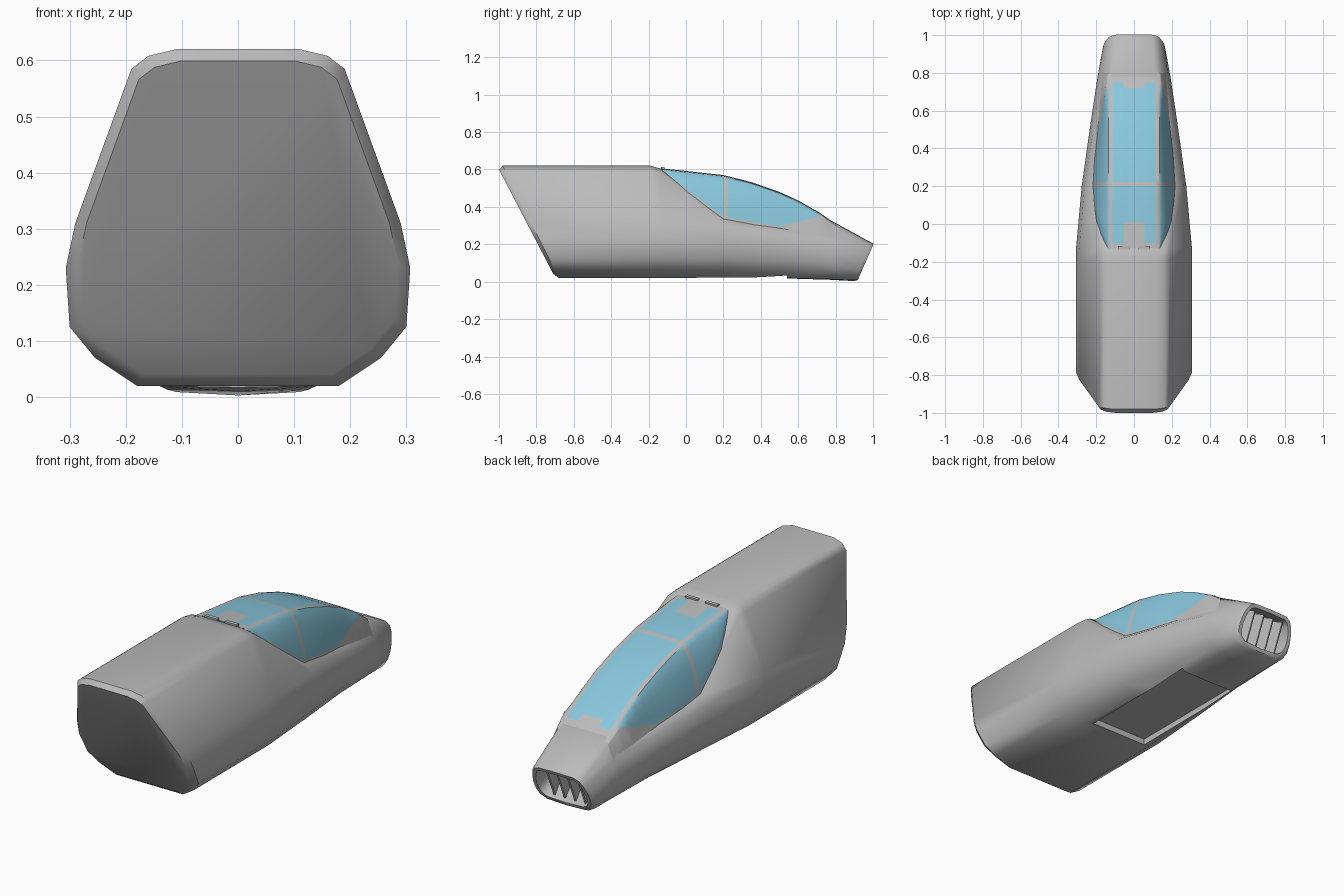
import bpy, bmesh, math
from mathutils import Matrix, Vector

if "Cube" in bpy.data.objects:
    bpy.data.objects.remove(bpy.data.objects["Cube"])


def material(name, color):
    mat = bpy.data.materials.new(name)
    mat.use_nodes = True
    mat.diffuse_color = (*color, 1)
    bsdf = next(n for n in mat.node_tree.nodes if n.type == 'BSDF_PRINCIPLED')
    bsdf.inputs["Base Color"].default_value = (*color, 1)
    return mat


GRAY = material("hull gray", (0.5, 0.5, 0.5))
GLASS = material("glass blue", (0.25, 0.57, 0.72))


def finish(bm, name, mats, smooth=True):
    mesh = bpy.data.meshes.new(name)
    bm.to_mesh(mesh)
    bm.free()
    obj = bpy.data.objects.new(name, mesh)
    bpy.context.collection.objects.link(obj)
    for mat in mats:
        mesh.materials.append(mat)
    bpy.ops.object.select_all(action='DESELECT')
    obj.select_set(True)
    bpy.context.view_layer.objects.active = obj
    if smooth:
        bpy.ops.object.shade_smooth_by_angle(angle=math.radians(42))
    return obj


def box(name, size, location, rotation=None):
    bm = bmesh.new()
    bmesh.ops.create_cube(bm, size=1)
    bm.transform(Matrix.Diagonal((*size, 1)))
    if rotation:
        bm.transform(rotation)
    bm.transform(Matrix.Translation(location))
    return finish(bm, name, [GRAY], smooth=False)


def interp(table, y):
    """Piecewise linear lookup; each row is (y, value, ...)."""
    for a, b in zip(table, table[1:]):
        if y <= b[0]:
            t = max(0, (y - a[0]) / (b[0] - a[0]))
            return [p + (q - p) * t for p, q in zip(a[1:], b[1:])]
    return list(table[-1][1:])


# Half sections of the hull, from top centre round to bottom centre
FULL = [(0, .62), (.11, .62), (.16, .608), (.19, .585), (.29, .31),
        (.307, .23), (.3, .125), (.255, .07), (.18, .02), (0, .02)]
STEP = [(0, .603), (.11, .603), (.16, .596), (.19, .58)] + FULL[4:]
COCKPIT = [(0, .3), (.15, .32), (.2, .335), (.218, .335), (.262, .3),
           (.277, .23), (.27, .125), (.23, .07), (.165, .022), (0, .022)]
FRONT = [(0, .27), (.12, .275), (.17, .285), (.19, .283), (.213, .26),
         (.232, .2), (.226, .115), (.19, .06), (.14, .02), (0, .018)]
NECK = [(0, .325), (.115, .322), (.14, .3), (.165, .24), (.182, .21),
        (.193, .16), (.188, .09), (.165, .045), (.125, .013), (0, .01)]
NOSE = [(0, .21), (.1, .208), (.13, .193), (.147, .168), (.158, .135),
        (.163, .1), (.16, .06), (.145, .03), (.11, .009), (0, .003)]


def scaled(section, factor, centre):
    return [(x * factor, centre + (z - centre) * factor) for x, z in section]


def slanted(section, y, z0, slope):
    return [(x, y + (z - z0) * slope, z) for x, z in section]


rings = [slanted(scaled(FULL, .93, .32), -1, .6, -.52),
         slanted(FULL, -.98, .62, -.5)]
rings += [slanted(s, y, 0, 0) for s, y in
          ((FULL, -.19), (STEP, -.13), (COCKPIT, .2), (FRONT, .52), (NECK, .78))]
rings += [slanted(NOSE, .985, .2, .42),
          slanted(scaled(NOSE, .93, .1), 1, .195, .44)]

# Hull: closed loft with a recessed nose intake
bm = bmesh.new()
loops = []
for ring in rings:
    whole = ring + [(-x, y, z) for x, y, z in ring[-2:0:-1]]
    loops.append([bm.verts.new(p) for p in whole])
for a, b in zip(loops, loops[1:]):
    for i in range(len(a)):
        j = (i + 1) % len(a)
        bm.faces.new((a[i], a[j], b[j], b[i]))
bm.faces.new(loops[0])
cap = bm.faces.new(loops[-1])
bmesh.ops.recalc_face_normals(bm, faces=bm.faces[:])
bmesh.ops.inset_individual(bm, faces=[cap], thickness=.018)
bmesh.ops.inset_individual(bm, faces=[cap], thickness=.001, depth=-.1)
hull = finish(bm, "hull", [GRAY], smooth=False)

# Belly bay cut into the underside
cutter = box("bay_cutter", (.31, .65, .1), (0, .215, 0))
cutter.hide_render = True
cut = hull.modifiers.new("belly bay", 'BOOLEAN')
cut.operation = 'DIFFERENCE'
cut.solver = 'EXACT'
cut.object = cutter
bpy.ops.object.select_all(action='DESELECT')
hull.select_set(True)
bpy.context.view_layer.objects.active = hull
bpy.ops.object.modifier_apply(modifier=cut.name)
bpy.data.objects.remove(cutter)
bpy.ops.object.shade_smooth_by_angle(angle=math.radians(42))

# Canopy: sheet whose rows follow the window frames
TOP = [(-.13, .606), (0, .592), (.2, .57), (.35, .532), (.5, .48),
       (.6, .434), (.72, .366), (.8, .308)]
SILL = [(-.13, .14, .592), (-.05, .175, .535), (0, .192, .498), (.1, .208, .42),
        (.2, .215, .347), (.35, .207, .32), (.5, .188, .296), (.72, .15, .352),
        (.8, .14, .295)]
BASE = [(-.13, .145, .56), (0, .2, .47), (.2, .222, .31), (.5, .198, .265),
        (.8, .168, .225)]
STATIONS = [-.13, -.1, -.05, .01, .1, .2, .222, .28, .35, .42, .5, .55, .6,
            .66, .72, .75, .8]
SIDE_STEPS = 6


def canopy_half(y):
    top, = interp(TOP, y)
    sill = Vector(interp(SILL, y))
    base = interp(BASE, y)
    edge = Vector((.135, top - .007))
    bulge = Vector((edge.x + (sill.x - edge.x) * .6,
                    edge.y + (sill.y - edge.y) * .25))
    points = [(0, top), (.055, top), (.115, top - .003)]
    for i in range(SIDE_STEPS + 1):
        t = i / SIDE_STEPS
        points.append(edge * (1 - t) ** 2 + bulge * 2 * t * (1 - t) + sill * t * t)
    return [(p[0], y, p[1]) for p in points] + [(base[0], y, base[1])]


def is_glass(column, y):
    if .2 < y < .222:
        return False
    if column == 0:
        return .01 < y < .72
    if column == 1:
        return -.1 < y < .75
    return 3 <= column < 3 + SIDE_STEPS and y < .72


bm = bmesh.new()
rows = []
for y in STATIONS:
    half = canopy_half(y)
    mirrored = [(-x, yy, z) for x, yy, z in half[:0:-1]]
    rows.append([bm.verts.new(p) for p in mirrored + half])
middle = len(rows[0]) // 2
for a, b, ya, yb in zip(rows, rows[1:], STATIONS, STATIONS[1:]):
    for i in range(len(a) - 1):
        face = bm.faces.new((a[i], a[i + 1], b[i + 1], b[i]))
        column = i - middle if i >= middle else middle - 1 - i
        face.material_index = int(is_glass(column, (ya + yb) / 2))
finish(bm, "canopy", [GRAY, GLASS])

# Small vents behind the canopy
for side, name in ((1, "left_vent"), (-1, "right_vent")):
    box(name, (.065, .018, .016), (side * .053, -.125, .604))

# Slanted vanes in the nose intake
lean = Matrix.Rotation(-.41, 4, 'X') @ Matrix.Rotation(.3, 4, 'Z')
for i in range(4):
    box("intake_vane_%d" % (i + 1), (.008, .08, .158),
        ((i - 1.5) * .056, .905, .125), lean)
